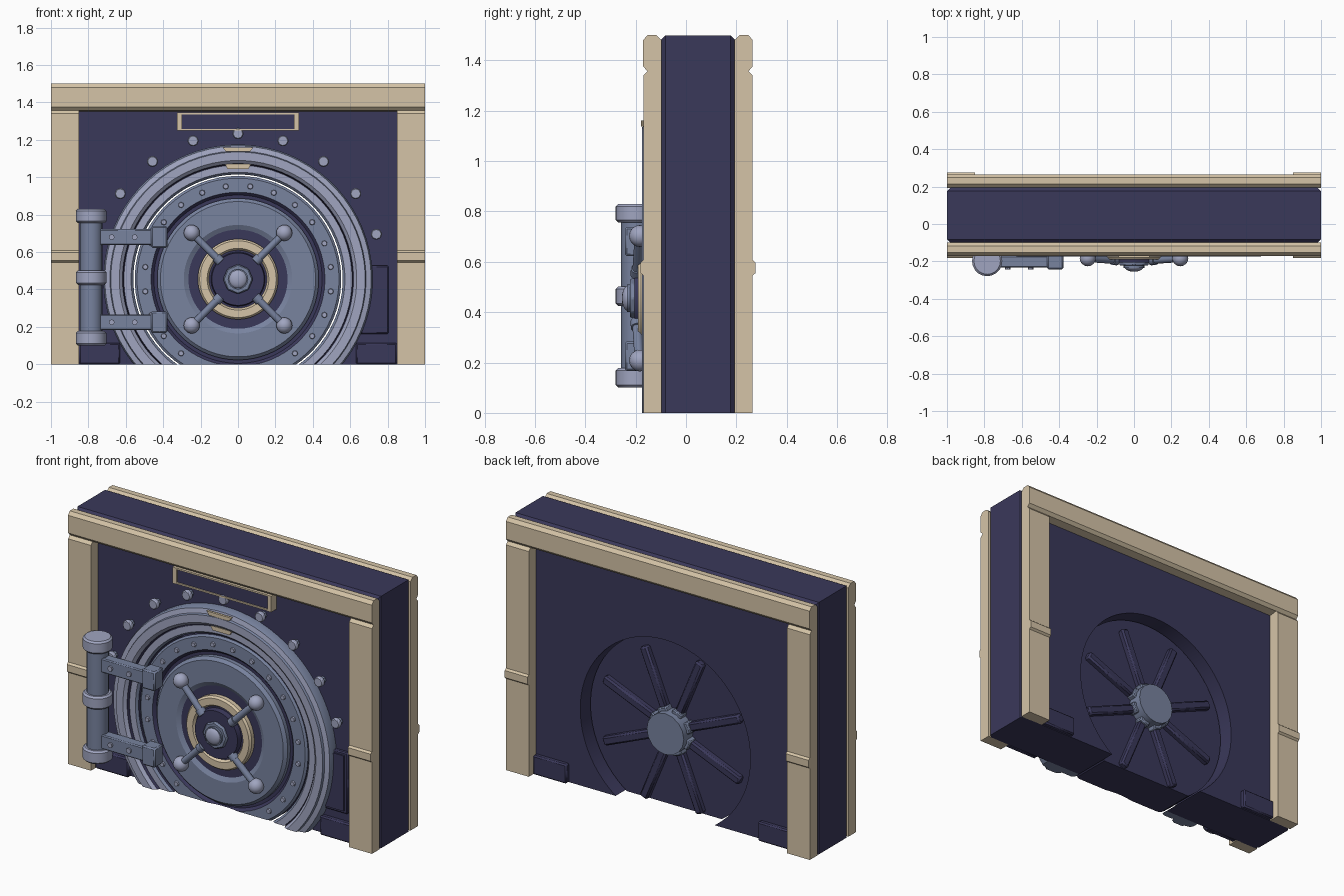
import bpy, bmesh, math
from mathutils import Vector, Matrix

if "Cube" in bpy.data.objects:
    bpy.data.objects.remove(bpy.data.objects["Cube"])

CZ = 0.455   # height of the door centre


def material(name, srgb):
    m = bpy.data.materials.new(name)
    m.diffuse_color = [((c / 255 + 0.055) / 1.055) ** 2.4 for c in srgb] + [1]
    m.use_nodes = True
    m.node_tree.nodes["Principled BSDF"].inputs["Base Color"].default_value = m.diffuse_color
    return m


NAVY, STEEL, PALE, TAN = 0, 1, 2, 3
MATS = [material("navy", (58, 56, 90)), material("blue_steel", (120, 131, 159)),
        material("pale_steel", (160, 165, 192)), material("tan", (213, 196, 167))]


def finish(bm, name, mat=None, bevel=0):
    bmesh.ops.recalc_face_normals(bm, faces=bm.faces)
    me = bpy.data.meshes.new(name)
    bm.to_mesh(me)
    bm.free()
    ob = bpy.data.objects.new(name, me)
    bpy.context.collection.objects.link(ob)
    if mat is None:
        for m in MATS:
            me.materials.append(m)
    else:
        me.materials.append(MATS[mat])
    if bevel:
        b = ob.modifiers.new("bevel", 'BEVEL')
        b.width, b.segments, b.limit_method = bevel, 1, 'ANGLE'
    return ob


def box(name, x, y, z, mat, bevel=0):
    bm = bmesh.new()
    mid = Vector([(a + b) / 2 for a, b in (x, y, z)])
    size = [abs(b - a) for a, b in (x, y, z)]
    bmesh.ops.create_cube(bm, size=1, matrix=Matrix.Translation(mid) @ Matrix.Diagonal(size + [1]))
    return finish(bm, name, mat, bevel)


def rod(name, p, q, r, mat, sides=16, r2=None, bevel=0):
    p, q = Vector(p), Vector(q)
    d = q - p
    bm = bmesh.new()
    bmesh.ops.create_cone(bm, cap_ends=True, segments=sides, radius1=r, radius2=r if r2 is None else r2,
                          depth=d.length, matrix=Matrix.Translation((p + q) / 2) @ d.to_track_quat('Z', 'Y').to_matrix().to_4x4())
    return finish(bm, name, mat, bevel)


def ball(name, c, r, mat):
    bm = bmesh.new()
    bmesh.ops.create_uvsphere(bm, u_segments=16, v_segments=10, radius=r, matrix=Matrix.Translation(c))
    return finish(bm, name, mat)


def prism(name, pts, axis, lo, hi, mat, edge_rule=None, bevel=0):
    """Extrude a 2D outline along x (points y, z) or y (points x, z); chamfer the edges picked by edge_rule."""
    bm = bmesh.new()
    place = (lambda a, b: (lo, a, b)) if axis == 'x' else (lambda a, b: (a, lo, b))
    face = bm.faces.new([bm.verts.new(place(a, b)) for a, b in pts])
    ext = bmesh.ops.extrude_face_region(bm, geom=[face])
    move = Vector((hi - lo, 0, 0)) if axis == 'x' else Vector((0, hi - lo, 0))
    bmesh.ops.translate(bm, vec=move, verts=[v for v in ext['geom'] if isinstance(v, bmesh.types.BMVert)])
    if edge_rule:
        bmesh.ops.bevel(bm, geom=[e for e in bm.edges if edge_rule(e.verts[0].co, e.verts[1].co)],
                        offset=bevel, segments=1, affect='EDGES', profile=0.5)
    return finish(bm, name, mat)


def lathe(name, prof, segs=72):
    """Closed profile of (radius, y, colour of the band to the next point), cut off at the floor."""
    bm = bmesh.new()
    rings = []
    for i in range(segs):
        a = 2 * math.pi * (i + 0.5) / segs
        rings.append([bm.verts.new((r * math.sin(a), y, CZ + r * math.cos(a))) for r, y, _ in prof])
    n = len(prof)
    for i in range(segs):
        A, B = rings[i], rings[(i + 1) % segs]
        for j in range(n):
            k = (j + 1) % n
            if prof[j][0] == 0 and prof[k][0] == 0:
                continue
            f = bm.faces.new((A[j], A[k], B[k], B[j]))
            f.material_index = prof[j][2]
    bmesh.ops.remove_doubles(bm, verts=bm.verts, dist=1e-5)
    bmesh.ops.bisect_plane(bm, geom=bm.verts[:] + bm.edges[:] + bm.faces[:], dist=1e-6,
                           plane_co=(0, 0, 0), plane_no=(0, 0, -1), clear_outer=True)
    bmesh.ops.holes_fill(bm, edges=[e for e in bm.edges if e.is_boundary], sides=0)
    return finish(bm, name)


def polar(r, deg, y):
    a = math.radians(deg)
    return (r * math.sin(a), y, CZ + r * math.cos(a))


# Wall with a round opening that runs out through the floor, outer rim chamfered
R = 0.56
end = math.acos(-CZ / R)
arch = [(R * math.sin(t), CZ + R * math.cos(t)) for t in [-end + 2 * end * i / 56 for i in range(57)]]
arch[0], arch[-1] = (arch[0][0], 0), (arch[-1][0], 0)
prism("wall", [(-0.999, 0)] + arch + [(0.999, 0), (0.999, 1.499), (-0.999, 1.499)], 'y', -0.1, 0.195, NAVY,
      lambda a, b: abs(a.x) > 0.9 and abs(b.x) > 0.9 and abs(a.y - b.y) < 0.01, 0.018)

# Tan frame on both faces: pillars with a collar, and a chamfered lintel
for side, base, s in (("front", -0.098, -1), ("back", 0.193, 1)):
    def out(pts):
        return [(base + s * d, z) for d, z in pts]
    prism(side + "_lintel", out([(0, 1.35), (0.055, 1.357), (0.072, 1.375), (0.072, 1.48),
                                 (0.055, 1.5), (0.02, 1.5), (0, 1.48)]), 'x', -1, 1, TAN)
    for x0, x1 in ((-1, -0.85), (0.85, 1)):
        prism(side + "_pillar", out([(0, 0), (0.071, 0), (0.071, 0.545), (0.083, 0.555), (0.083, 0.597), (0.071, 0.607),
                                     (0.071, 1.34), (0.055, 1.357), (0, 1.357)]), 'x', x0, x1, TAN)
    for m in (-1, 1):
        box(side + "_base_block", (m * 0.63, m * 0.85), (base, base + s * 0.035), (0, 0.115), NAVY, 0.008)

# Fixed ring around the opening
lathe("outer_ring", [(0.56, -0.1, NAVY), (0.56, -0.135, STEEL), (0.572, -0.148, PALE), (0.61, -0.148, NAVY),
                     (0.613, -0.138, NAVY), (0.618, -0.16, PALE), (0.635, -0.175, PALE), (0.68, -0.175, STEEL),
                     (0.685, -0.162, PALE), (0.712, -0.155, STEEL), (0.72, -0.135, STEEL), (0.72, -0.1, NAVY)])

# Round door with rim, groove, raised disc and tan centre ring
lathe("door", [(0, 0.11, NAVY), (0.552, 0.11, NAVY), (0.552, -0.13, STEEL), (0.54, -0.14, STEEL),
               (0.465, -0.14, NAVY), (0.45, -0.125, NAVY), (0.432, -0.125, STEEL), (0.432, -0.15, STEEL),
               (0.415, -0.167, STEEL), (0.29, -0.167, STEEL), (0.265, -0.153, NAVY), (0.215, -0.153, TAN),
               (0.215, -0.178, TAN), (0.205, -0.19, TAN), (0.165, -0.19, TAN), (0.155, -0.175, NAVY),
               (0.145, -0.175, NAVY), (0.14, -0.205, NAVY), (0, -0.205, NAVY)])

# Rim bolts and wall studs
for i in range(24):
    x, y, z = polar(0.5, 7.5 + 15 * i, -0.138)
    if z > 0.02:
        rod("rim_bolt", (x, y, z), (x, -0.15, z), 0.016, PALE, 8, 0.013)
for i in range(-4, 5):
    x, y, z = polar(0.778, 18 * i, -0.095)
    rod("wall_stud", (x, y, z), (x, -0.125, z), 0.02, STEEL, 8)
    rod("wall_stud_head", (x, -0.12, z), (x, -0.148, z), 0.031, PALE, 8, bevel=0.005)

# Tan index marks at the top of the rings
for w, z0, z1, y in ((0.082, 1.138, 1.16, -0.165), (0.07, 1.045, 1.07, -0.146)):
    prism("index_mark", [(-w, z1), (w, z1), (w * 0.8, z0), (-w * 0.8, z0)], 'y', y, y - 0.014, TAN)

# Handle: hub nut, knob and four ball-ended bars
rod("hub_nut", (0, -0.2, CZ), (0, -0.222, CZ), 0.08, STEEL, 8, bevel=0.006)
rod("hub_boss", (0, -0.22, CZ), (0, -0.235, CZ), 0.055, STEEL, 24)
o = ball("hub_knob", (0, 0, 0), 0.05, PALE)
o.location, o.scale = (0, -0.23, CZ), (1, 0.5, 1)
for a in (45, 135, 225, 315):
    rod("handle_bar", polar(0.13, a, -0.195), polar(0.35, a, -0.185), 0.019, STEEL, 16)
    rod("handle_socket", polar(0.13, a, -0.195), polar(0.165, a, -0.193), 0.026, STEEL, 16)
    ball("handle_ball", polar(0.35, a, -0.183), 0.043, PALE)

# Back of the door: hub and eight locking bars
rod("back_hub", (0, 0.1, CZ), (0, 0.195, CZ), 0.122, STEEL, 16)
for i in range(8):
    a = 22.5 + 45 * i
    o = box("locking_bar", (-0.026, 0.026), (0.1, 0.145), (0.1, 0.485), NAVY, 0.01)
    o.location.z, o.rotation_euler.y = CZ, math.radians(a)
    o = box("bar_collar", (-0.032, 0.032), (0.1, 0.16), (0.09, 0.14), STEEL, 0.006)
    o.location.z, o.rotation_euler.y = CZ, math.radians(a)

# Hinge post with caps, and two strap arms
HX, HY = -0.785, -0.198
rod("hinge_post", (HX, HY, 0.12), (HX, HY, 0.8), 0.06, STEEL, 20)
for z0, z1 in ((0.1, 0.178), (0.425, 0.502), (0.755, 0.83)):
    rod("hinge_cap", (HX, HY, z0), (HX, HY, z1), 0.081, PALE, 20, bevel=0.01)
for zc in (0.225, 0.68):
    box("hinge_arm", (-0.75, -0.44), (-0.232, -0.17), (zc - 0.042, zc + 0.042), STEEL, 0.006)
    box("hinge_arm_end", (-0.465, -0.378), (-0.243, -0.16), (zc - 0.058, zc + 0.058), STEEL, 0.008)
    for x in (-0.675, -0.552):
        rod("arm_bolt", (x, -0.225, zc), (x, -0.243, zc), 0.015, PALE, 8)

# Sign box above the door
box("sign_panel", (-0.3, 0.3), (-0.142, -0.095), (1.256, 1.338), NAVY)
for z0, z1 in ((1.25, 1.259), (1.336, 1.346)):
    box("sign_rail", (-0.31, 0.31), (-0.15, -0.095), (z0, z1), TAN)
for m in (-1, 1):
    box("sign_end", (m * 0.3, m * 0.325), (-0.152, -0.095), (1.25, 1.346), TAN)

# Raised plate beside the door
box("side_plate", (0.6, 0.805), (-0.122, -0.095), (0.163, 0.527), NAVY, 0.006)
box("side_plate_face", (0.62, 0.785), (-0.13, -0.12), (0.18, 0.51), NAVY)

# Keep hard edges while smoothing the round parts
bpy.ops.object.select_all(action='SELECT')
bpy.context.view_layer.objects.active = bpy.context.scene.objects[0]
bpy.ops.object.shade_smooth_by_angle(angle=math.radians(24))
